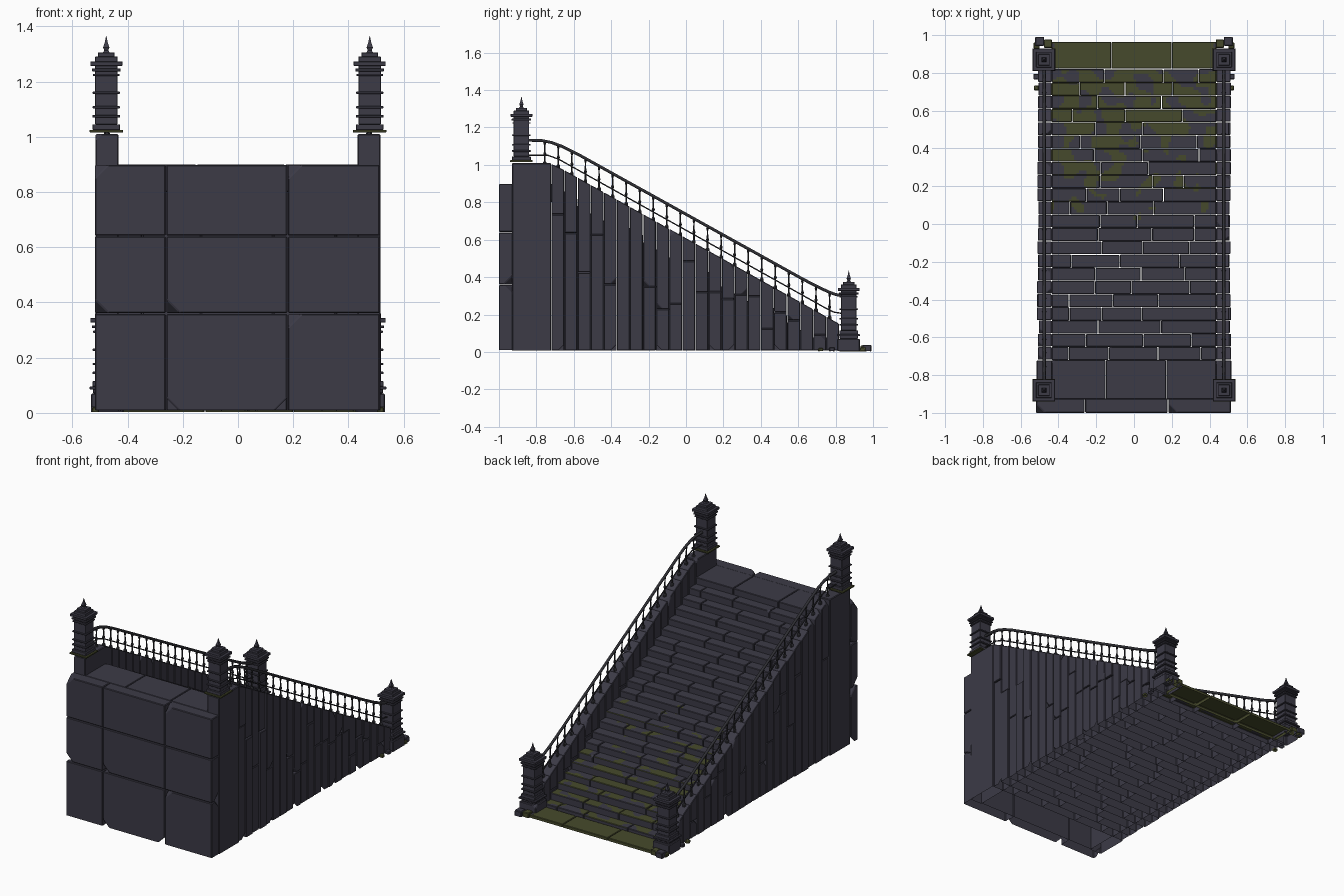
import bpy, bmesh, math, random
from mathutils import Vector, noise

if "Cube" in bpy.data.objects:
    bpy.data.objects.remove(bpy.data.objects["Cube"])

random.seed(7)


def material(name, rgb):
    m = bpy.data.materials.new(name)
    m.diffuse_color = (*rgb, 1)
    m.use_nodes = True
    m.node_tree.nodes["Principled BSDF"].inputs["Base Color"].default_value = m.diffuse_color
    return m


STONE = material("dark_stone", (0.045, 0.043, 0.062))
MOSS = material("moss", (0.062, 0.068, 0.025))
IRON = material("dark_iron", (0.028, 0.028, 0.034))


def finish(bm, name, *mats):
    me = bpy.data.meshes.new(name)
    bm.to_mesh(me)
    bm.free()
    ob = bpy.data.objects.new(name, me)
    bpy.context.collection.objects.link(ob)
    for m in mats:
        me.materials.append(m)
    return ob


def block(bm, x, y, z, z_far=None, bevel=0.003, chips=0, chip=0.03, mat=0):
    """Bevelled stone; z_far is the top height at the far y end, chips knocks corners off."""
    t = bmesh.new()
    for v in bmesh.ops.create_cube(t, size=2)["verts"]:
        c = v.co.copy()
        top = z[1] if c.y < 0 or z_far is None else z_far
        v.co = (x[c.x > 0], y[c.y > 0], top if c.z > 0 else z[0])
    if chips:
        bmesh.ops.bevel(t, geom=random.sample(t.verts[:], chips), offset=chip,
                        segments=1, affect='VERTICES', clamp_overlap=True)
    if bevel:
        bmesh.ops.bevel(t, geom=t.edges[:], offset=bevel, segments=1,
                        affect='EDGES', clamp_overlap=True)
    t.normal_update()
    if z[0] < 0.01:  # stones standing on the ground are open underneath
        bmesh.ops.delete(t, geom=[f for f in t.faces if f.normal.z < -0.5], context='FACES')
    for f in t.faces:
        f.material_index = mat
    me = bpy.data.meshes.new("tmp")
    t.to_mesh(me)
    t.free()
    bm.from_mesh(me)
    bpy.data.meshes.remove(me)


def lathe(bm, centre, profile, sides, turn=0.0):
    """Stack of rings (radius, z) around a vertical axis."""
    rings = []
    for r, z in profile:
        rings.append([bm.verts.new((centre[0] + r * math.cos(turn + math.tau * k / sides),
                                    centre[1] + r * math.sin(turn + math.tau * k / sides), z))
                      for k in range(sides)])
    for a, b in zip(rings, rings[1:]):
        for k in range(sides):
            j = (k + 1) % sides
            bm.faces.new((a[k], a[j], b[j], b[k]))
    bm.faces.new(rings[0][::-1])
    bm.faces.new(rings[-1])


def wall_top(y):
    return 1.005 if y < -0.71 else 1.005 - (y + 0.71) * 0.559


G = 0.0015  # half joint between stones

# Big squared blocks of the front wall
bm = bmesh.new()
xs, zs = (-0.52, -0.26, 0.18, 0.515), (0.005, 0.36, 0.64, 0.9)
for i in range(3):
    for k in range(3):
        block(bm, (xs[i] + G, xs[i + 1] - G), (-1, -0.925), (zs[k] + G, zs[k + 1] - G),
              bevel=0.004, chips=random.choice((1, 2, 2)), chip=0.05)
finish(bm, "front_wall", STONE)

# Landing slabs at the top
bm = bmesh.new()
xs = (-0.435, -0.15, 0.17, 0.435)
for a, b in zip(xs, xs[1:]):
    block(bm, (a + G, b - G), (-0.928, -0.72), (0.80, 0.9), chips=1, chip=0.015)
finish(bm, "landing", STONE)

# Steps of running bricks that reach the ground
bm = bmesh.new()
STEPS, RUN, RISE, HALF = 22, 0.07, 0.039, 0.437
for i in range(STEPS):
    y0, top = -0.72 + RUN * i, 0.9 - RISE * (i + 1)
    x = -HALF
    while x < HALF - 0.001:
        w = random.uniform(0.08, 0.3) if x == -HALF else random.uniform(0.16, 0.34)
        x1 = HALF if x + w > 0.36 else x + w
        block(bm, (x + G, x1 - G), (y0, y0 + RUN - random.uniform(0, 0.003)),
              (0.005, top - random.uniform(0, 0.004)), bevel=0.003,
              chips=random.choice((0, 0, 1)), chip=0.014)
        x = x1


# Moss patches on the lower treads: cut into small cells, then coloured by noise
def slice_mesh(co, no):
    geom = [f for f in bm.faces if f.normal.z > 0.9 and f.calc_center_median().y > -0.1]
    geom += list({e for f in geom for e in f.edges}) + list({v for f in geom for v in f.verts})
    bmesh.ops.bisect_plane(bm, geom=geom, plane_co=co, plane_no=no, dist=1e-5)


bm.normal_update()
for k in range(1, 67):
    slice_mesh((-HALF + k * 0.0132, 0, 0), (1, 0, 0))
for k in range(67):
    slice_mesh((0, -0.09 + k * 0.0138, 0), (0, 1, 0))
bm.normal_update()
for f in bm.faces:
    c = f.calc_center_median()
    if f.normal.z > 0.5 and c.y > -0.1:
        n = noise.noise(Vector((c.x * 12, c.y * 12, 3.3)))
        f.material_index = int(n > max(0.0, 0.42 - 0.55 * (c.y + 0.1) / 0.9))
finish(bm, "steps", STONE, MOSS)

# Mossy slabs at the foot of the stairs
bm = bmesh.new()
xs = (-HALF, -0.12, 0.2, HALF)
for a, b in zip(xs, xs[1:]):
    block(bm, (a + G, b - G), (0.822, random.uniform(0.955, 0.965)), (0.0, 0.022), chips=1, chip=0.012)
finish(bm, "foot_slabs", MOSS)

# Post outline: (bottom, top, half width) of each square layer above the base
LAYERS = [(0.010, 0.030, 0.050), (0.03, 0.275, 0.041), (0.055, 0.064, 0.050),
          (0.088, 0.096, 0.049), (0.14, 0.148, 0.049), (0.205, 0.213, 0.048),
          (0.222, 0.232, 0.052), (0.242, 0.258, 0.058), (0.258, 0.274, 0.040),
          (0.274, 0.290, 0.030)]


def post(bm, cx, cy, z, plate):
    def layer(z0, z1, h, mat=0):
        block(bm, (cx - h, cx + h), (cy - h, cy + h), (z + z0, z + z1), bevel=0.0015, mat=mat)
    layer(0.0, 0.010, 0.060, plate)
    for z0, z1, h in LAYERS:
        layer(z0, z1, h)
    lathe(bm, (cx, cy), [(0.018, z + 0.290), (0.010, z + 0.297), (0.016, z + 0.308),
                         (0.008, z + 0.325), (0.001, z + 0.350)], 4, math.pi / 4)


def rail(name, pts, radius):
    cu = bpy.data.curves.new(name, 'CURVE')
    cu.dimensions = '3D'
    cu.bevel_depth, cu.bevel_resolution, cu.use_fill_caps = radius, 1, True
    sp = cu.splines.new('POLY')
    sp.points.add(len(pts) - 1)
    for p, co in zip(sp.points, pts):
        p.co = (*co, 1)
    ob = bpy.data.objects.new(name, cu)
    bpy.context.collection.objects.link(ob)
    cu.materials.append(IRON)
    bpy.ops.object.select_all(action='DESELECT')
    ob.select_set(True)
    bpy.context.view_layer.objects.active = ob
    bpy.ops.object.convert(target='MESH')


HAND = [(-0.84, 1.132), (-0.77, 1.130), (-0.72, 1.120), (-0.66, 1.098), (-0.58, 1.058),
        (0.62, 0.392), (0.70, 0.350), (0.76, 0.322), (0.80, 0.307), (0.84, 0.300)]
LOW = [(-0.84, 1.052), (-0.74, 1.052), (-0.68, 1.030), (0.74, 0.238), (0.79, 0.213), (0.84, 0.205)]


def height(path, y):
    for (a, za), (b, zb) in zip(path, path[1:]):
        if a <= y <= b:
            return za + (zb - za) * (y - a) / (b - a)


for s, side in ((1, "right"), (-1, "left")):
    span = lambda a, b: tuple(sorted((s * a, s * b)))

    # Side wall: tall end block, then upright stones with a sloping top
    bm = bmesh.new()
    block(bm, span(0.433, 0.516), (-0.93, -0.72 - G), (0.005, 1.01), bevel=0.004, chips=1, chip=0.02)
    for i in range(STEPS):
        y0, y1 = -0.72 + RUN * i + G, -0.72 + RUN * (i + 1) - G
        cuts = [0.005, wall_top(y0)]
        if random.random() < 0.8 and cuts[1] > 0.2:
            cuts.insert(1, cuts[1] * random.uniform(0.3, 0.8))
        for k in range(len(cuts) - 1):
            last = k == len(cuts) - 2
            block(bm, span(0.437, 0.51 + random.uniform(-0.006, 0.004)), (y0, y1),
                  (cuts[k] + G, cuts[k + 1] - (0 if last else G)),
                  z_far=wall_top(y1) if last else None,
                  chips=random.choice((0, 1, 1)), chip=0.035)
    finish(bm, side + "_wall", STONE)

    # Upper and lower posts, the lower one on a plinth
    bm = bmesh.new()
    post(bm, s * 0.477, -0.88, 1.015, 1)
    post(bm, s * 0.477, 0.87, 0.085, 0)
    block(bm, span(0.415, 0.532), (0.81, 0.93), (0, 0.07), bevel=0.004, chips=2, chip=0.02)
    block(bm, span(0.425, 0.525), (0.82, 0.92), (0.07, 0.088))
    finish(bm, side + "_posts", STONE, MOSS)

    # Loose rubble around the lower post
    bm = bmesh.new()
    for cx, cy, r, m in ((0.50, 0.967, 0.024, 0), (0.455, 0.955, 0.022, 1), (0.515, 0.945, 0.016, 1),
                         (0.518, 0.78, 0.015, 0), (0.516, 0.72, 0.013, 1), (0.43, 0.945, 0.014, 0)):
        block(bm, (s * cx - r, s * cx + r), (cy - r, cy + r), (0, r * 1.6), bevel=0.004,
              chips=2, chip=0.01, mat=m)
    finish(bm, side + "_rubble", STONE, MOSS)

    # Hand rail, thin lower rail and turned balusters
    rail(side + "_hand_rail", [(s * 0.475, y, z) for y, z in HAND], 0.009)
    rail(side + "_lower_rail", [(s * 0.475, y, z) for y, z in LOW], 0.004)
    bm = bmesh.new()
    for i in range(22):
        y = -0.755 + 0.0725 * i
        a, b = wall_top(y) - 0.005, height(HAND, y)
        shape = ((0.011, 0), (0.011, 0.1), (0.005, 0.16), (0.005, 0.38), (0.010, 0.46),
                 (0.005, 0.54), (0.004, 0.82), (0.008, 0.9), (0.006, 1))
        lathe(bm, (s * 0.475, y), [(r, a + (b - a) * t) for r, t in shape], 6)
    finish(bm, side + "_balusters", IRON)
